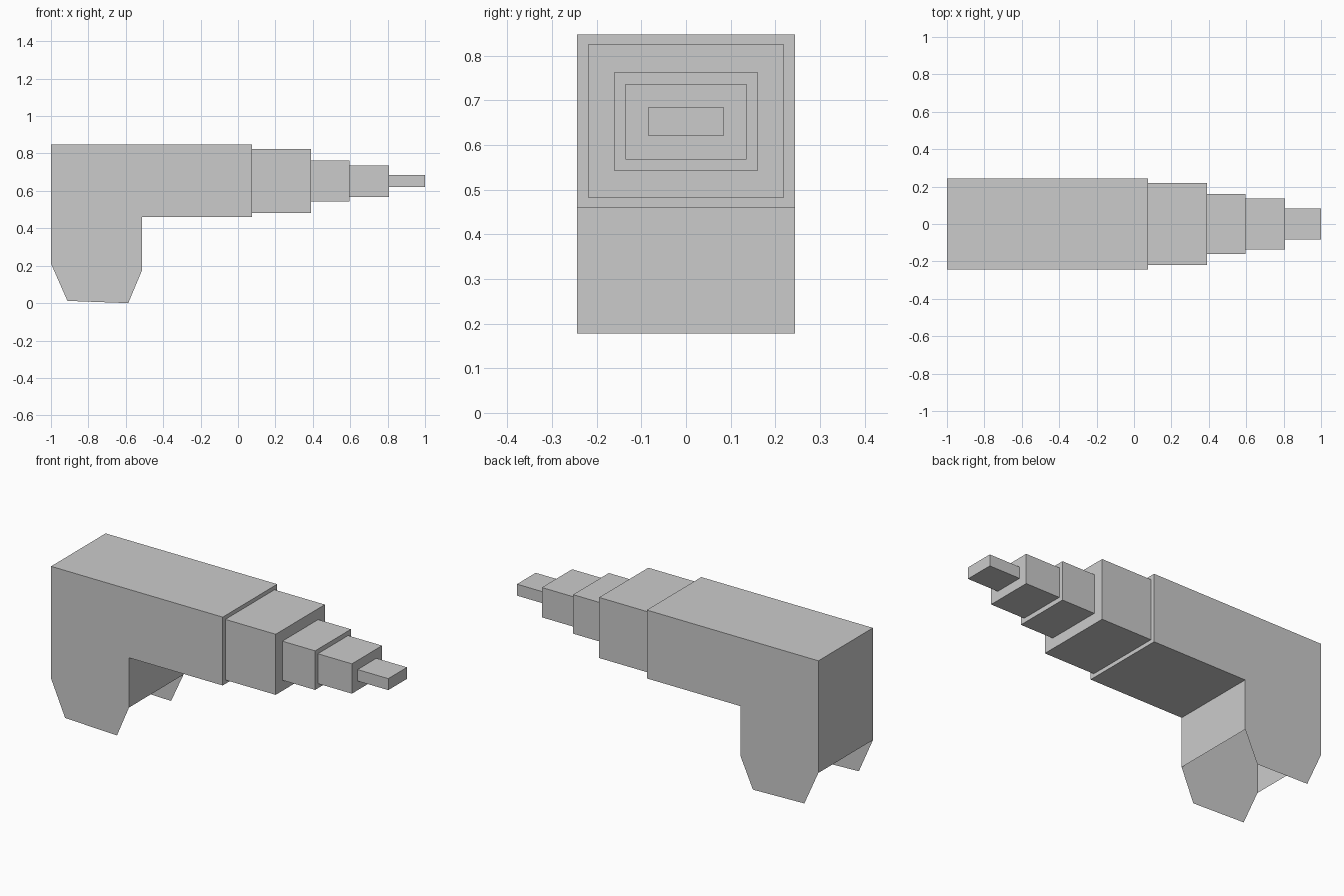
import bpy, bmesh

if "Cube" in bpy.data.objects:
    bpy.data.objects.remove(bpy.data.objects["Cube"])


def make_object(name, bm):
    bmesh.ops.remove_doubles(bm, verts=bm.verts, dist=1e-5)
    bmesh.ops.recalc_face_normals(bm, faces=bm.faces)
    mesh = bpy.data.meshes.new(name)
    bm.to_mesh(mesh)
    bm.free()
    obj = bpy.data.objects.new(name, mesh)
    bpy.context.collection.objects.link(obj)
    return obj


HALF_W = 0.244

# Body with hollow grip: side panels end in tapered flaps, grip bottom is open
wall = [(-1, 0.212), (-1, 0.847), (0.075, 0.847), (0.075, 0.46),
        (-0.512, 0.46), (-0.512, 0.178)]
flaps = {-1: [(-0.587, 0.0), (-0.912, 0.012)],
         1: [(-0.59, 0.008), (-0.912, 0.016)]}
bm = bmesh.new()
rims = []
for side in (-1, 1):
    verts = [bm.verts.new((x, side * HALF_W, z)) for x, z in wall + flaps[side]]
    bm.faces.new(verts)
    rims.append(verts[:len(wall)])
for i in range(len(wall) - 1):
    if i != 2:  # the front end is closed by the stepped barrel
        bm.faces.new((rims[0][i], rims[0][i + 1], rims[1][i + 1], rims[1][i]))
make_object("body_and_grip", bm)

# Stepped barrel: (start x, end x, half width, bottom z, top z)
steps = [(0.075, 0.39, 0.22, 0.482, 0.825),
         (0.39, 0.595, 0.16, 0.542, 0.763),
         (0.595, 0.808, 0.135, 0.568, 0.737),
         (0.808, 1.0, 0.084, 0.62, 0.685)]
bm = bmesh.new()


def ring(x, w, low, high):
    return [bm.verts.new((x, y, z))
            for y, z in ((-w, low), (w, low), (w, high), (-w, high))]


rings = [ring(0.075, HALF_W, 0.46, 0.847)]
for start, end, w, low, high in steps:
    rings += [ring(start, w, low, high), ring(end, w, low, high)]
for a, b in zip(rings, rings[1:]):
    for i in range(4):
        j = (i + 1) % 4
        bm.faces.new((a[i], a[j], b[j], b[i]))
bm.faces.new(rings[-1])
make_object("stepped_barrel", bm)
